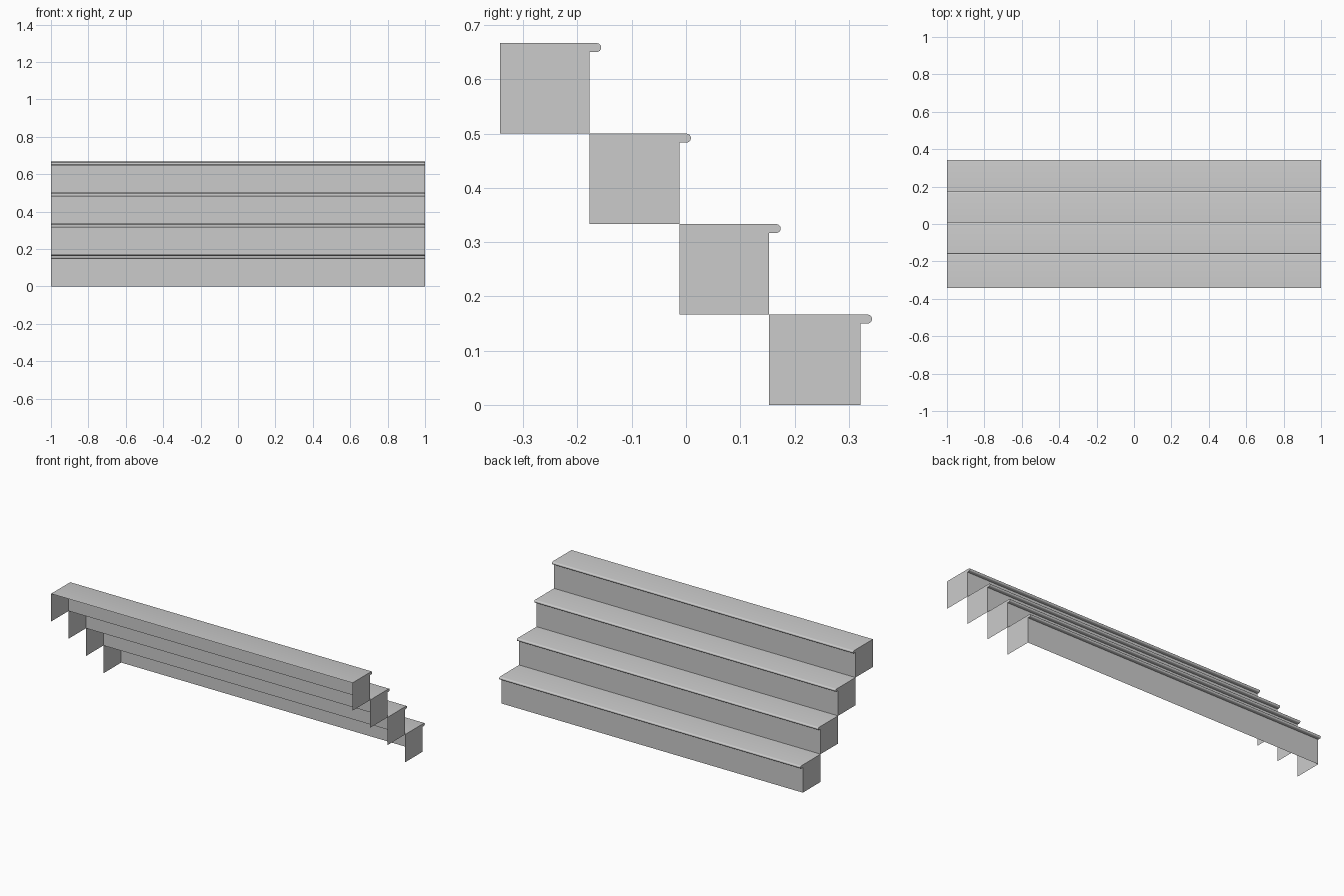
import bpy, bmesh, math

cube = bpy.data.objects.get("Cube")
if cube:
    bpy.data.objects.remove(cube, do_unlink=True)

HALF_WIDTH = 1.0
RISE = 1 / 6
RUN = 0.1653
BACK = -0.343          # back edge of the top step
OVERHANG = 0.0215      # how far the nosing passes the riser
RADIUS = 0.0082        # rounded nosing edge
ARC_STEPS = 8

grey = bpy.data.materials.new("light_grey")
grey.use_nodes = True
colour = (0.6, 0.6, 0.6, 1)
grey.diffuse_color = colour
bsdf = next(n for n in grey.node_tree.nodes if n.type == "BSDF_PRINCIPLED")
bsdf.inputs["Base Color"].default_value = colour
bsdf.inputs["Roughness"].default_value = 0.8


def step_profile(back, depth, bottom):
    """Side outline: tread back, rounded nosing, riser, down to the open base."""
    riser, top = back + depth, bottom + RISE
    centre_y, centre_z = riser + OVERHANG - RADIUS, top - RADIUS
    points = [(back, bottom), (back, top)]
    for i in range(ARC_STEPS + 1):
        a = math.pi / 2 - math.pi * i / ARC_STEPS
        points.append((centre_y + RADIUS * math.cos(a), centre_z + RADIUS * math.sin(a)))
    return points + [(riser, top - 2 * RADIUS), (riser, bottom)]


def make_step(name, back, depth, bottom):
    """Thin shell, open at the back and underneath, closed by two side panels."""
    profile = step_profile(back, depth, bottom)
    bm = bmesh.new()
    left, right = ([bm.verts.new((x, y, z)) for y, z in profile]
                   for x in (HALF_WIDTH, -HALF_WIDTH))
    # tread, nosing and riser; the back span is left open
    for i in range(1, len(profile) - 1):
        bm.faces.new((left[i], left[i + 1], right[i + 1], right[i]))
    # side panels
    bm.faces.new(left[::-1])
    bm.faces.new(right)
    bmesh.ops.recalc_face_normals(bm, faces=bm.faces)
    # make the tread point up so the whole shell faces outward
    tread = max(bm.faces, key=lambda f: f.calc_center_median().z * (abs(f.normal.z) > 0.99))
    if tread.normal.z < 0:
        bmesh.ops.reverse_faces(bm, faces=bm.faces)
    mesh = bpy.data.meshes.new(name)
    bm.to_mesh(mesh)
    bm.free()
    mesh.materials.append(grey)
    obj = bpy.data.objects.new(name, mesh)
    bpy.context.collection.objects.link(obj)
    return obj


# Four steps from the top down; the lowest is slightly deeper
names = ["top_step", "upper_step", "lower_step", "bottom_step"]
for i, name in enumerate(names):
    depth = RUN + (0.003 if i == 3 else 0)
    step = make_step(name, BACK + RUN * i, depth, RISE * (3 - i))
    bpy.ops.object.select_all(action="DESELECT")
    step.select_set(True)
    bpy.context.view_layer.objects.active = step
    bpy.ops.object.shade_smooth_by_angle(angle=math.radians(30))
